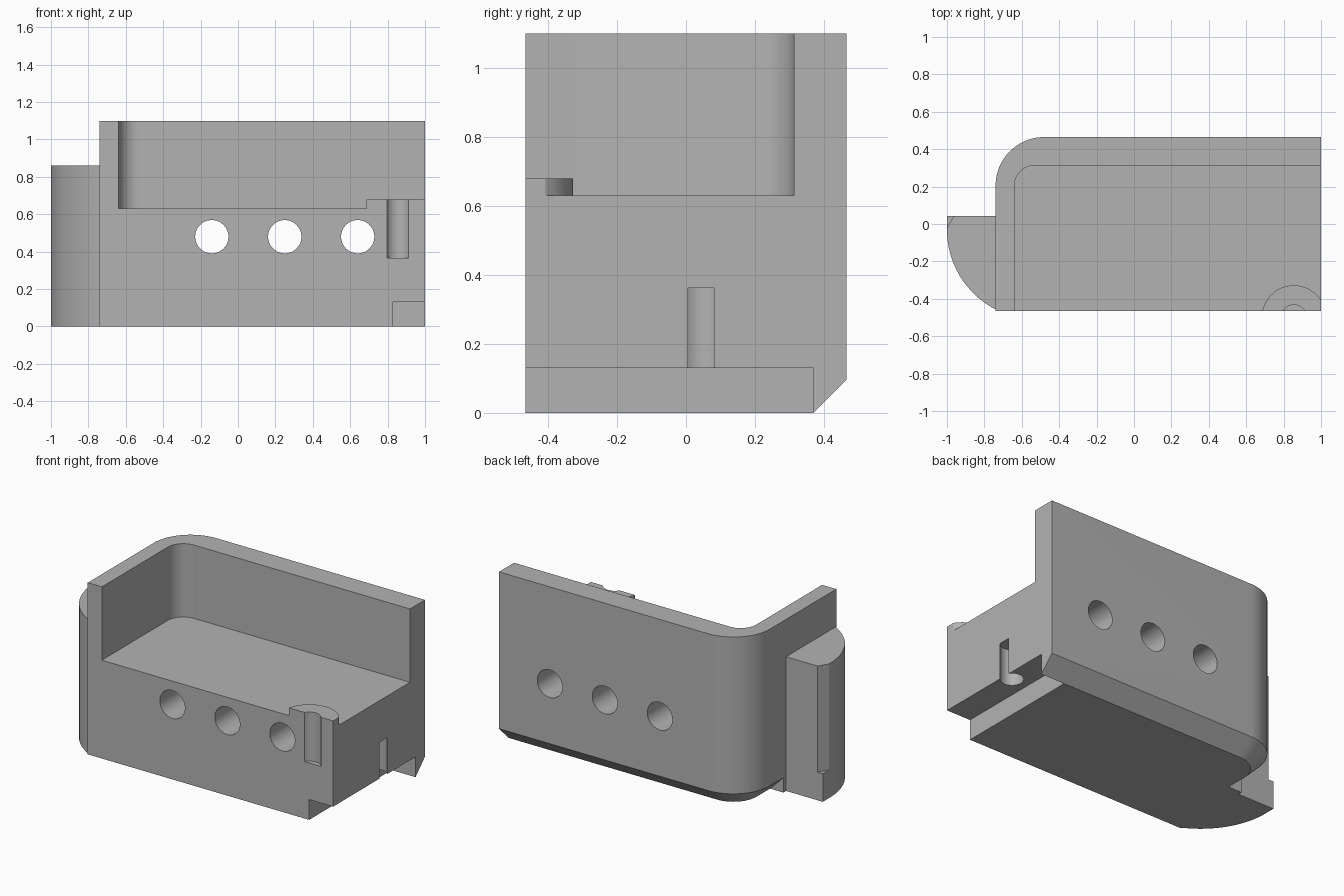
import bpy
import bmesh
from math import sin, cos, radians
from mathutils import Matrix

cube = bpy.data.objects.get("Cube")
if cube:
    bpy.data.objects.remove(cube, do_unlink=True)

grey = bpy.data.materials.new("plain grey")
grey.use_nodes = True
grey.diffuse_color = (0.45, 0.45, 0.45, 1)
grey.node_tree.nodes["Principled BSDF"].inputs["Base Color"].default_value = grey.diffuse_color


def arc(cx, cy, r, start, end, steps=24):
    angles = [radians(start + (end - start) * i / steps) for i in range(steps + 1)]
    return [(cx + r * cos(a), cy + r * sin(a)) for a in angles]


def loft(name, sections):
    """Solid through equal-length outlines, each given as (height, points)."""
    bm = bmesh.new()
    rings = [[bm.verts.new((x, y, z)) for x, y in pts] for z, pts in sections]
    for low, high in zip(rings, rings[1:]):
        for i in range(len(low)):
            j = (i + 1) % len(low)
            bm.faces.new((low[i], low[j], high[j], high[i]))
    bm.faces.new(rings[0][::-1])
    bm.faces.new(rings[-1])
    bmesh.ops.remove_doubles(bm, verts=bm.verts, dist=0.0001)
    bmesh.ops.recalc_face_normals(bm, faces=bm.faces)
    mesh = bpy.data.meshes.new(name)
    bm.to_mesh(mesh)
    bm.free()
    mesh.materials.append(grey)
    obj = bpy.data.objects.new(name, mesh)
    bpy.context.collection.objects.link(obj)
    return obj


def prism(name, pts, z0, z1):
    return loft(name, [(z0, pts), (z1, pts)])


def box(name, x0, x1, y0, y1, z0, z1):
    return prism(name, [(x0, y0), (x1, y0), (x1, y1), (x0, y1)], z0, z1)


def rod(name, x, y, r, z0, z1):
    return prism(name, arc(x, y, r, 0, 360, 48)[:-1], z0, z1)


def combine(target, tool, operation="DIFFERENCE"):
    bpy.ops.object.select_all(action="DESELECT")
    bpy.context.view_layer.objects.active = target
    target.select_set(True)
    mod = target.modifiers.new(tool.name, "BOOLEAN")
    mod.operation = operation
    mod.solver = "EXACT"
    mod.object = tool
    bpy.ops.object.modifier_apply(modifier=mod.name)
    bpy.data.objects.remove(tool, do_unlink=True)


# Body: one rounded corner, lower edge chamfered as far as the side flange
LEFT, FRONT, BACK, BEVEL, STOP = -0.74, -0.465, 0.465, 0.095, 0.07


def body_outline(inset):
    return ([(1, FRONT), (1, BACK - inset)]
            + arc(-0.48, 0.205, 0.26 - inset, 90, 180)
            + [(LEFT + inset, STOP), (LEFT, STOP), (LEFT, FRONT)])


body = loft("housing_body", [(0, body_outline(BEVEL)), (BEVEL, body_outline(0)),
                             (1.1, body_outline(0))])

# Side flange with a curved front and a clipped rear corner above a ledge
flange = prism("side_flange",
               [(-0.7, 0.043), (-1, 0.043)] + arc(-0.52, -0.03, 0.48, 180, 243)
               + [(-0.7, -0.45)], 0, 0.86)
combine(flange, prism("corner_clip", [(-1.04, -0.089), (-0.93, 0.1), (-1.1, 0.1)], 0.18, 1))
combine(body, flange, "UNION")

# Open tray, leaving a low round boss at the front right corner
BOSS_X, BOSS_Y = 0.855, -0.5
tray = ([(-0.64, -0.6)] + arc(-0.53, 0.203, 0.11, 180, 90)
        + [(1.2, 0.313), (1.2, BOSS_Y)] + arc(BOSS_X, BOSS_Y, 0.172, 0, 180, 40)
        + [(0.6, -0.6)])
combine(body, prism("tray_cut", tray, 0.63, 1.5))
combine(body, box("boss_top_cut", 0.6, 1.2, -0.7, -0.28, 0.68, 1.5))

# Pin groove in the front, end notch underneath, and pin slot above the notch
combine(body, rod("front_groove", BOSS_X, BOSS_Y, 0.0676, 0.365, 0.9))
combine(body, box("end_notch", 0.83, 1.2, -0.7, 0.37, -0.2, 0.13))
combine(body, rod("end_slot", 0.944, 0.043, 0.0676, 0.05, 0.363))

# Three through holes from front to back
for x in (-0.14, 0.25, 0.64):
    hole = rod("cross_hole", 0, 0, 0.089, -1, 1)
    hole.data.transform(Matrix.Translation((x, 0, 0.48)) @ Matrix.Rotation(radians(90), 4, "X"))
    combine(body, hole)

bpy.ops.object.select_all(action="DESELECT")
body.select_set(True)
bpy.context.view_layer.objects.active = body
bpy.ops.object.shade_smooth_by_angle(angle=radians(30))
